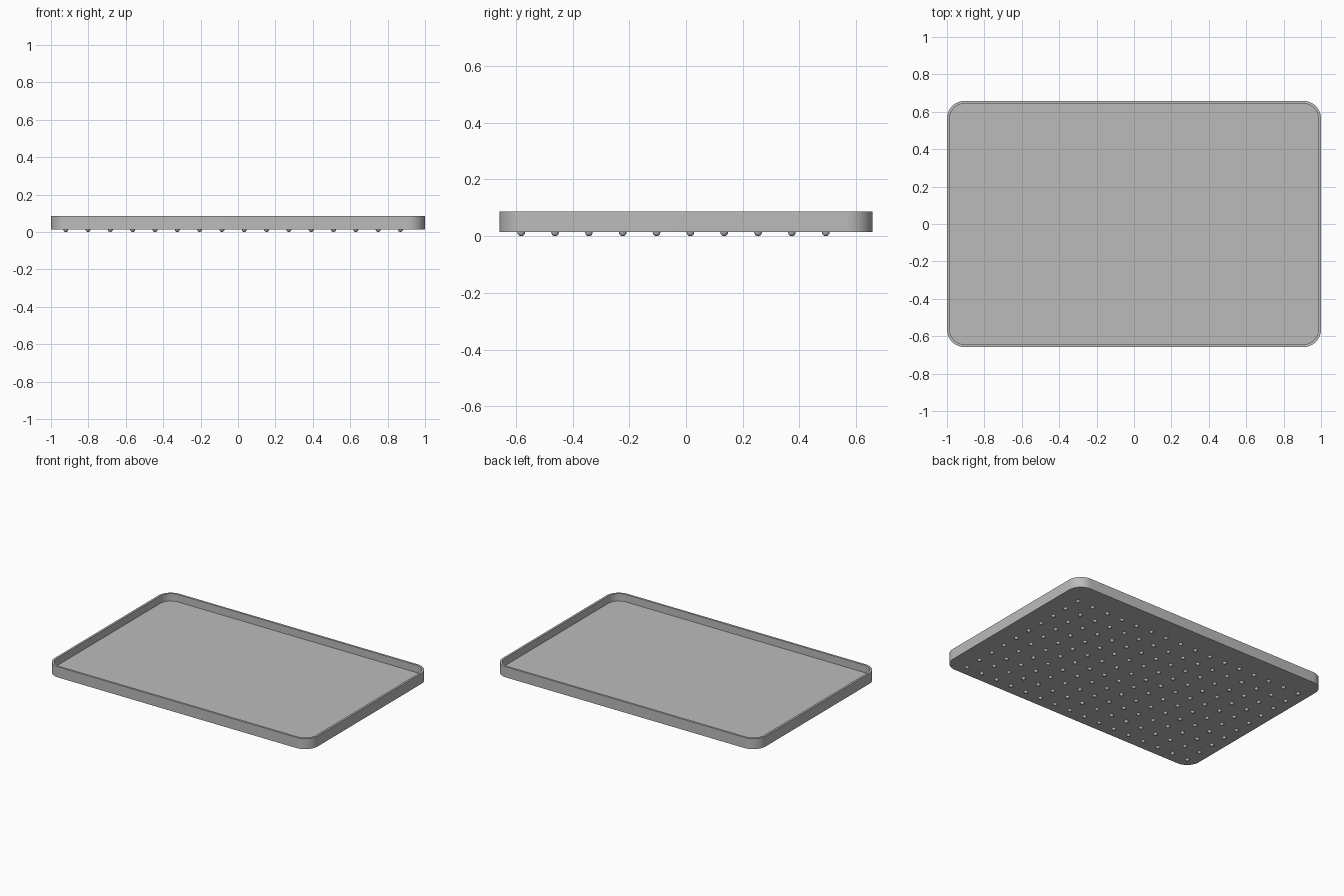
import bpy, bmesh, math
from mathutils import Matrix

if "Cube" in bpy.data.objects:
    bpy.data.objects.remove(bpy.data.objects["Cube"], do_unlink=True)

HALF_X, HALF_Y, RADIUS = 1.0, 0.658, 0.095
WALL = 0.0145
BASE_Z, FLOOR_Z, RIM_Z = 0.014, 0.036, 0.087
FOOT_R, PITCH = 0.0135, 0.1193

grey = bpy.data.materials.new("plain grey")
grey.use_nodes = True
colour = (0.5, 0.5, 0.5, 1)
grey.diffuse_color = colour
grey.node_tree.nodes["Principled BSDF"].inputs["Base Color"].default_value = colour


def finish(bm, name):
    mesh = bpy.data.meshes.new(name)
    bm.to_mesh(mesh)
    bm.free()
    mesh.materials.append(grey)
    obj = bpy.data.objects.new(name, mesh)
    bpy.context.collection.objects.link(obj)
    bpy.ops.object.select_all(action='DESELECT')
    obj.select_set(True)
    bpy.context.view_layer.objects.active = obj
    bpy.ops.object.shade_smooth_by_angle(angle=math.radians(35))
    return obj


def rounded_loop(bm, inset, z, steps=12):
    """Ring of vertices round a rounded rectangle."""
    ring = []
    r = RADIUS - inset
    for q, (sx, sy) in enumerate([(1, 1), (-1, 1), (-1, -1), (1, -1)]):
        for i in range(steps + 1):
            a = math.pi / 2 * (q + i / steps)
            ring.append(bm.verts.new((sx * (HALF_X - RADIUS) + r * math.cos(a),
                                      sy * (HALF_Y - RADIUS) + r * math.sin(a), z)))
    return ring


# Tray: base, outer wall, rim, inner wall and floor
bm = bmesh.new()
rings = [rounded_loop(bm, inset, z) for inset, z in
         [(0, BASE_Z), (0, RIM_Z), (WALL, RIM_Z), (WALL, FLOOR_Z)]]
for low, high in zip(rings, rings[1:]):
    for i in range(len(low)):
        j = (i + 1) % len(low)
        bm.faces.new((low[i], low[j], high[j], high[i]))
bm.faces.new(list(reversed(rings[0])))
bm.faces.new(rings[-1])
finish(bm, "tray")

# Grid of small domed feet under the base
bm = bmesh.new()
for col in range(16):
    for row in range(10):
        place = (Matrix.Translation((-0.921 + col * PITCH, -0.581 + row * PITCH, BASE_Z))
                 @ Matrix.Diagonal((1, 1, BASE_Z / FOOT_R, 1)))
        bmesh.ops.create_uvsphere(bm, u_segments=16, v_segments=8, radius=FOOT_R, matrix=place)
upper = [v for v in bm.verts if v.co.z > BASE_Z + 0.001]
bmesh.ops.delete(bm, geom=upper, context='VERTS')
finish(bm, "feet")
